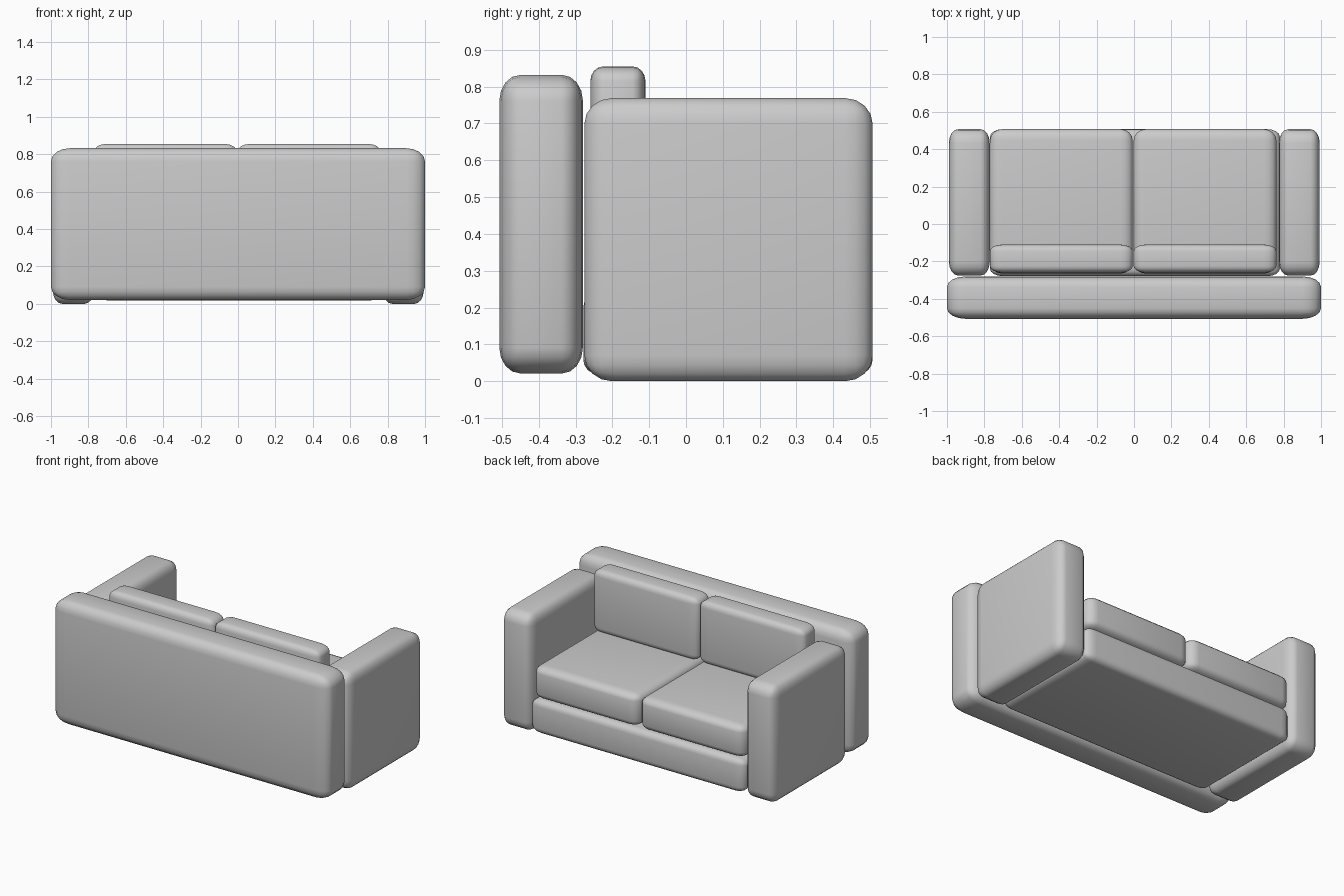
import bpy
import bmesh

if "Cube" in bpy.data.objects:
    bpy.data.objects.remove(bpy.data.objects["Cube"])


def padded_block(name, lo, hi, radii, segments=4):
    """Rounded box between two corners, with a separate rounding radius per axis."""
    bm = bmesh.new()
    bmesh.ops.create_cube(bm, size=1)
    dims = [b - a for a, b in zip(lo, hi)]
    # bevel in a space where every radius is 1, then scale to real size
    bmesh.ops.scale(bm, vec=[d / r for d, r in zip(dims, radii)], verts=bm.verts)
    bmesh.ops.bevel(bm, geom=bm.edges[:], offset=1, segments=segments,
                    profile=0.5, affect='EDGES', clamp_overlap=True)
    bmesh.ops.scale(bm, vec=radii, verts=bm.verts)
    for f in bm.faces:
        f.smooth = True
    mesh = bpy.data.meshes.new(name)
    bm.to_mesh(mesh)
    bm.free()
    obj = bpy.data.objects.new(name, mesh)
    obj.location = [(a + b) / 2 for a, b in zip(lo, hi)]
    bpy.context.collection.objects.link(obj)
    return obj


# Wide back panel and low base
padded_block("backrest", (-1, -0.507, 0.021), (1, -0.28, 0.832), (0.1, 0.057, 0.07))
padded_block("base", (-0.77, -0.279, 0.019), (0.78, 0.507, 0.24), (0.07, 0.04, 0.04))

# Arms
for side, x0, x1 in (("left", -0.99, -0.771), ("right", 0.775, 0.993)):
    padded_block(side + "_arm", (x0, -0.276, 0), (x1, 0.507, 0.769), (0.05, 0.075, 0.07))

# Seat and back cushions
for side, x0, x1 in (("left", -0.77, -0.007), ("right", -0.002, 0.761)):
    padded_block(side + "_seat_cushion", (x0, -0.265, 0.245), (x1, 0.507, 0.457),
                 (0.065, 0.06, 0.04))
    padded_block(side + "_back_cushion", (x0, -0.26, 0.445), (x1, -0.11, 0.855),
                 (0.065, 0.035, 0.04))
